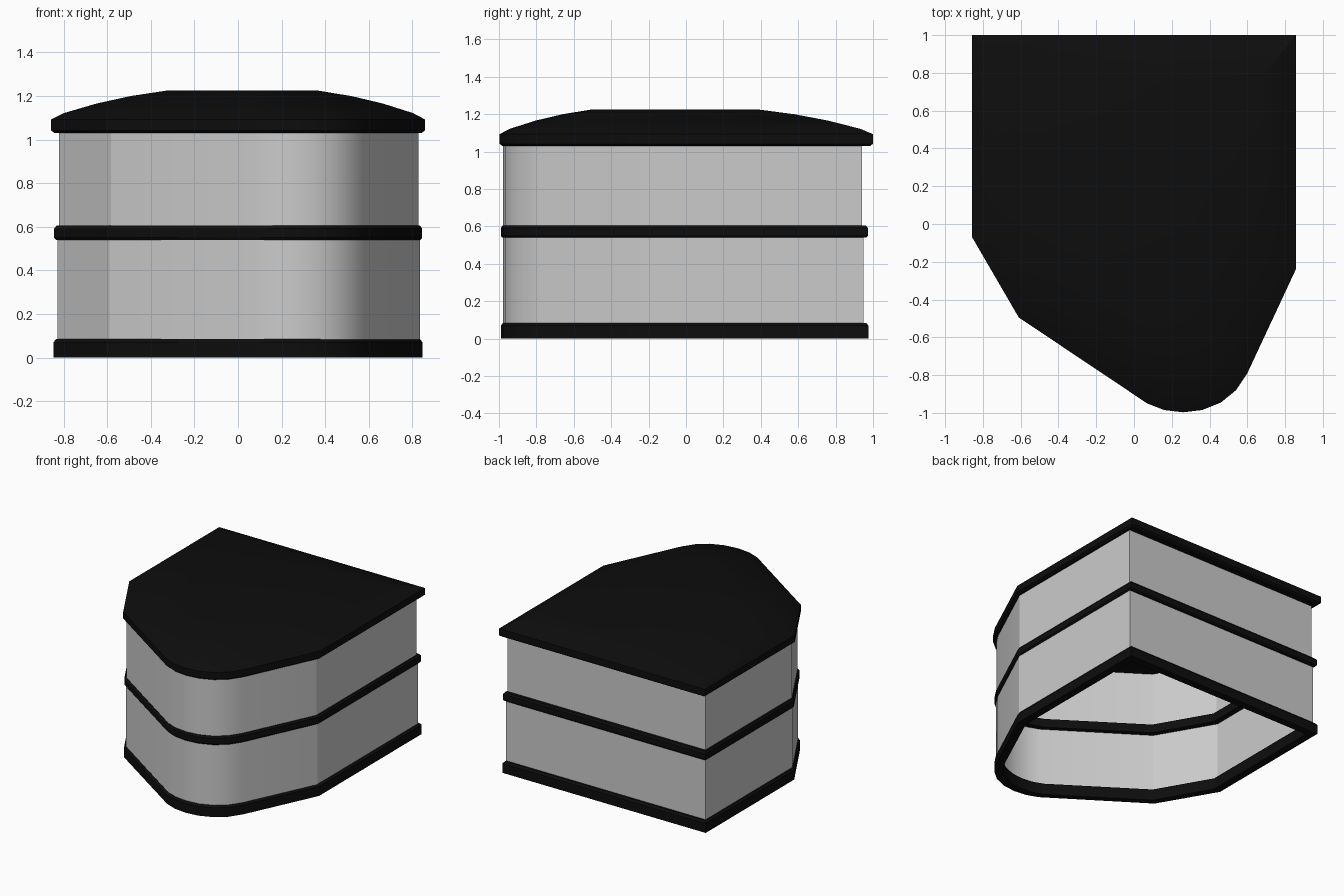
import bpy, bmesh, math

if "Cube" in bpy.data.objects:
    bpy.data.objects.remove(bpy.data.objects["Cube"])

# Footprint of the roof; every other ring is this outline fitted to new bounds
OUTLINE = [(-0.857, 1.0), (-0.857, -0.07), (-0.61, -0.495), (0.07, -0.95),
           (0.16, -0.985), (0.26, -0.997), (0.36, -0.985), (0.46, -0.945),
           (0.54, -0.88), (0.6, -0.79), (0.857, -0.24), (0.857, 1.0)]
X0, X1, Y0, Y1 = -0.857, 0.857, -0.997, 1.0

black = bpy.data.materials.new("black_trim")
black.diffuse_color = (0.004, 0.004, 0.004, 1)
black.use_nodes = True
black.node_tree.nodes["Principled BSDF"].inputs["Base Color"].default_value = black.diffuse_color


def ring(bm, bounds, z):
    a, b, c, d = bounds
    return [bm.verts.new((a + (x - X0) / (X1 - X0) * (b - a),
                          c + (y - Y0) / (Y1 - Y0) * (d - c), z))
            for x, y in OUTLINE]


def loft(name, sections, mat=None, closed=False, caps=False):
    """Skin a stack of (bounds, z) rings; closed joins last ring to first."""
    bm = bmesh.new()
    rings = [ring(bm, b, z) for b, z in sections]
    n = len(OUTLINE)
    pairs = list(zip(rings, rings[1:]))
    if closed:
        pairs.append((rings[-1], rings[0]))
    for lo, hi in pairs:
        for i in range(n):
            j = (i + 1) % n
            bm.faces.new((lo[i], lo[j], hi[j], hi[i]))
    if caps:
        bm.faces.new(rings[0][::-1])
        bm.faces.new(rings[-1])
    if closed or caps:
        bmesh.ops.recalc_face_normals(bm, faces=bm.faces)
    me = bpy.data.meshes.new(name)
    bm.to_mesh(me)
    bm.free()
    ob = bpy.data.objects.new(name, me)
    bpy.context.collection.objects.link(ob)
    if mat:
        me.materials.append(mat)
    bpy.ops.object.select_all(action='DESELECT')
    ob.select_set(True)
    bpy.context.view_layer.objects.active = ob
    bpy.ops.object.shade_smooth_by_angle(angle=math.radians(22))
    return ob


def inset(b, d):
    return (b[0] + d, b[1] - d, b[2] + d, b[3] - d)


# Open wall shells for the two storeys
loft("lower_wall", [((-0.828, 0.834, -0.978, 0.949), z) for z in (0.03, 0.57)])
loft("upper_wall", [((-0.82, 0.828, -0.978, 0.94), z) for z in (0.57, 1.035)])

# Hollow trim bands with chamfered outer edges
base = (-0.847, 0.847, -0.99, 0.975)
loft("base_band", [(base, 0), (base, 0.07), (inset(base, 0.012), 0.085),
                   (inset(base, 0.058), 0.085), (inset(base, 0.058), 0)],
     black, closed=True)
mid = (-0.843, 0.845, -0.99, 0.972)
loft("middle_band", [(inset(mid, 0.008), 0.54), (mid, 0.55), (mid, 0.592),
                     (inset(mid, 0.01), 0.605), (inset(mid, 0.058), 0.605),
                     (inset(mid, 0.058), 0.54)], black, closed=True)

# Domed roof: fascia, then rings easing to the flat top
eave = (X0, X1, Y0, Y1)
flat = (-0.32, 0.36, -0.5, 0.38)
sections = [(inset(eave, 0.016), 1.03), (eave, 1.042)]
for t, z in ((0, 1.093), (0.11, 1.122), (0.39, 1.166), (0.68, 1.2), (1, 1.226)):
    sections.append((tuple(e + (f - e) * t for e, f in zip(eave, flat)), z))
loft("domed_roof", sections, black, caps=True)
